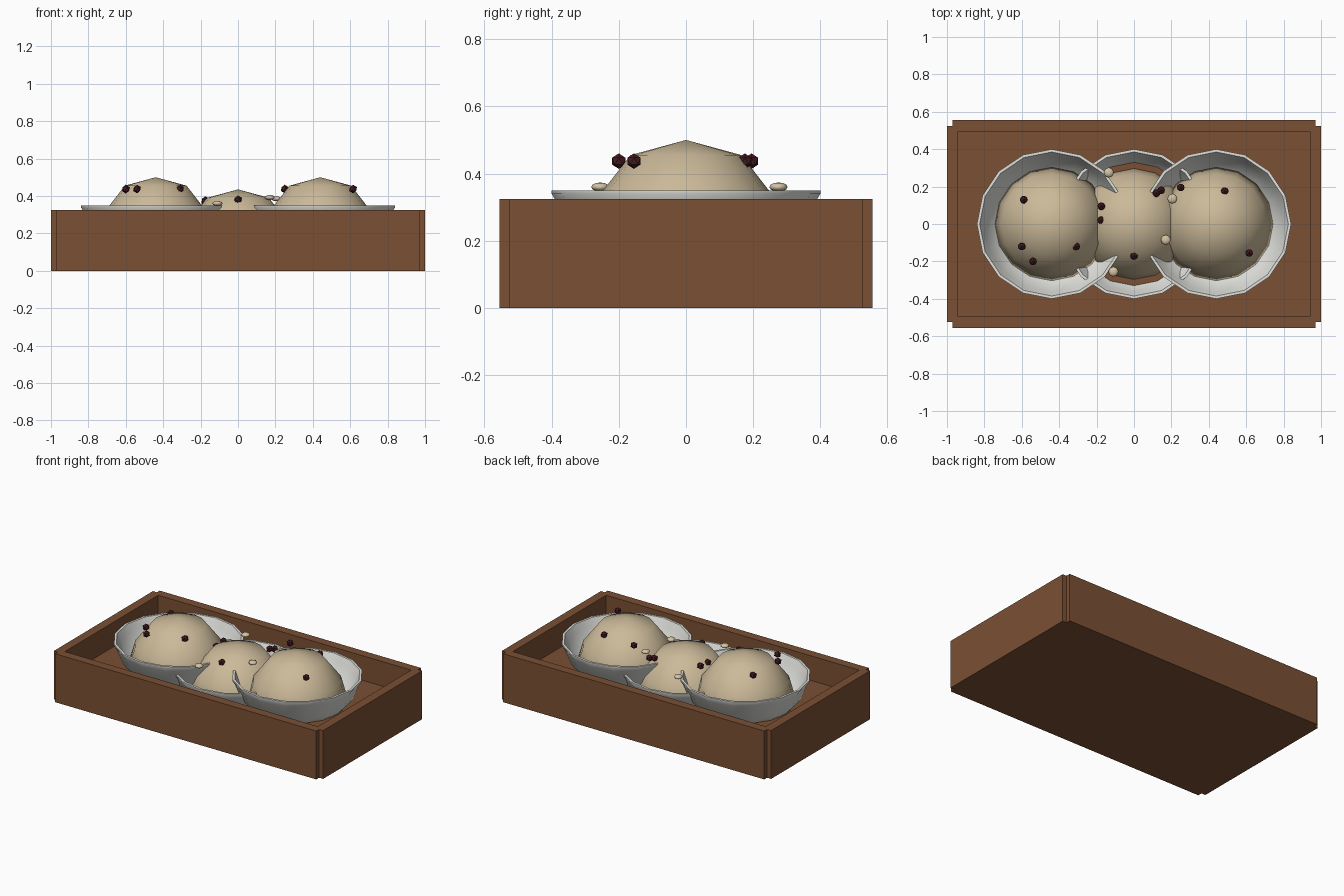
import bpy, bmesh, math
from mathutils import Matrix

if "Cube" in bpy.data.objects:
    bpy.data.objects.remove(bpy.data.objects["Cube"])


def material(name, rgb):
    m = bpy.data.materials.new(name)
    m.diffuse_color = (*rgb, 1)
    m.use_nodes = True
    m.node_tree.nodes["Principled BSDF"].inputs["Base Color"].default_value = m.diffuse_color
    return m


wood = material("brown wood", (0.195, 0.08, 0.034))
china = material("off white china", (0.75, 0.75, 0.72))
dough = material("cream dough", (0.60, 0.49, 0.32))
seed_tan = material("pale seed", (0.66, 0.55, 0.37))
berry_red = material("dark red berry", (0.06, 0.012, 0.015))


def finish(name, bm, mat, smooth=None):
    bmesh.ops.recalc_face_normals(bm, faces=bm.faces[:])
    me = bpy.data.meshes.new(name)
    bm.to_mesh(me)
    bm.free()
    ob = bpy.data.objects.new(name, me)
    bpy.context.collection.objects.link(ob)
    me.materials.append(mat)
    if smooth:
        bpy.ops.object.select_all(action='DESELECT')
        ob.select_set(True)
        bpy.context.view_layer.objects.active = ob
        bpy.ops.object.shade_smooth_by_angle(angle=math.radians(smooth))
    return ob


def box(name, x0, x1, y0, y1, z0, z1):
    bm = bmesh.new()
    m = Matrix.Translation(((x0 + x1) / 2, (y0 + y1) / 2, (z0 + z1) / 2))
    bmesh.ops.create_cube(bm, size=1, matrix=m @ Matrix.Diagonal((x1 - x0, y1 - y0, z1 - z0, 1)))
    return finish(name, bm, wood)


def lathe(name, profile, at, mat, smooth, n=16):
    """Spin an (r, z) profile that starts and may end on the axis."""
    bm = bmesh.new()
    vs = [bm.verts.new((r, 0, z)) for r, z in profile]
    es = [bm.edges.new(p) for p in zip(vs, vs[1:])]
    bmesh.ops.spin(bm, geom=vs + es, cent=(0, 0, 0), axis=(0, 0, 1),
                   angle=math.tau, steps=n, use_duplicate=False)
    bmesh.ops.remove_doubles(bm, verts=bm.verts[:], dist=1e-4)
    bmesh.ops.translate(bm, verts=bm.verts[:], vec=at)
    return finish(name, bm, mat, smooth)


# Tray: floor and four walls with notched corners
H = 0.325
box("tray_floor", -0.97, 0.97, -0.525, 0.525, 0, 0.16)
for s, side in ((-1, "front"), (1, "back")):
    box(side + "_wall", -0.97, 0.97, *sorted((s * 0.495, s * 0.555)), 0, H)
for s, side in ((-1, "left"), (1, "right")):
    box(side + "_wall", *sorted((s * 0.94, s * 1.0)), -0.525, 0.525, 0, H)

# Bowls, each holding a round dumpling; the middle pair sits lower
bowl = [(0, 0), (0.15, 0.01), (0.26, 0.06), (0.345, 0.15), (0.385, 0.25), (0.40, 0.275),
        (0.40, 0.285), (0.385, 0.285), (0.365, 0.24), (0.325, 0.15), (0.24, 0.08), (0, 0.03)]
ball = [(0, 0.435), (0.165, 0.39), (0.27, 0.255), (0.31, 0.11), (0.27, 0.07), (0, 0.05)]
for label, x, z in (("left", -0.44, 0.065), ("middle", 0, 0), ("right", 0.44, 0.065)):
    lathe(label + "_bowl", bowl, (x, 0, z), china, 40)
    lathe(label + "_dumpling", ball, (x, 0, z), dough, 60)

# Berries
berries = [(-0.59, 0.13, 0.437), (-0.60, -0.12, 0.437), (-0.54, -0.20, 0.437),
           (-0.31, -0.12, 0.437), (0.25, 0.195, 0.437), (0.485, 0.175, 0.437),
           (0.615, -0.155, 0.437), (0, -0.17, 0.38), (-0.175, 0.095, 0.375),
           (-0.175, 0.02, 0.37), (0.12, 0.165, 0.375), (0.145, 0.18, 0.375)]
for p in berries:
    bm = bmesh.new()
    bmesh.ops.create_icosphere(bm, subdivisions=1, radius=0.023, matrix=Matrix.Translation(p))
    finish("berry", bm, berry_red)

# Flat seeds
for p in ((-0.135, 0.275, 0.36), (0.205, 0.135, 0.385), (0.17, -0.085, 0.392), (-0.11, -0.255, 0.36)):
    bm = bmesh.new()
    bmesh.ops.create_uvsphere(bm, u_segments=8, v_segments=6, radius=0.027,
                              matrix=Matrix.Translation(p) @ Matrix.Diagonal((1, 1, 0.5, 1)))
    finish("seed", bm, seed_tan, 60)
